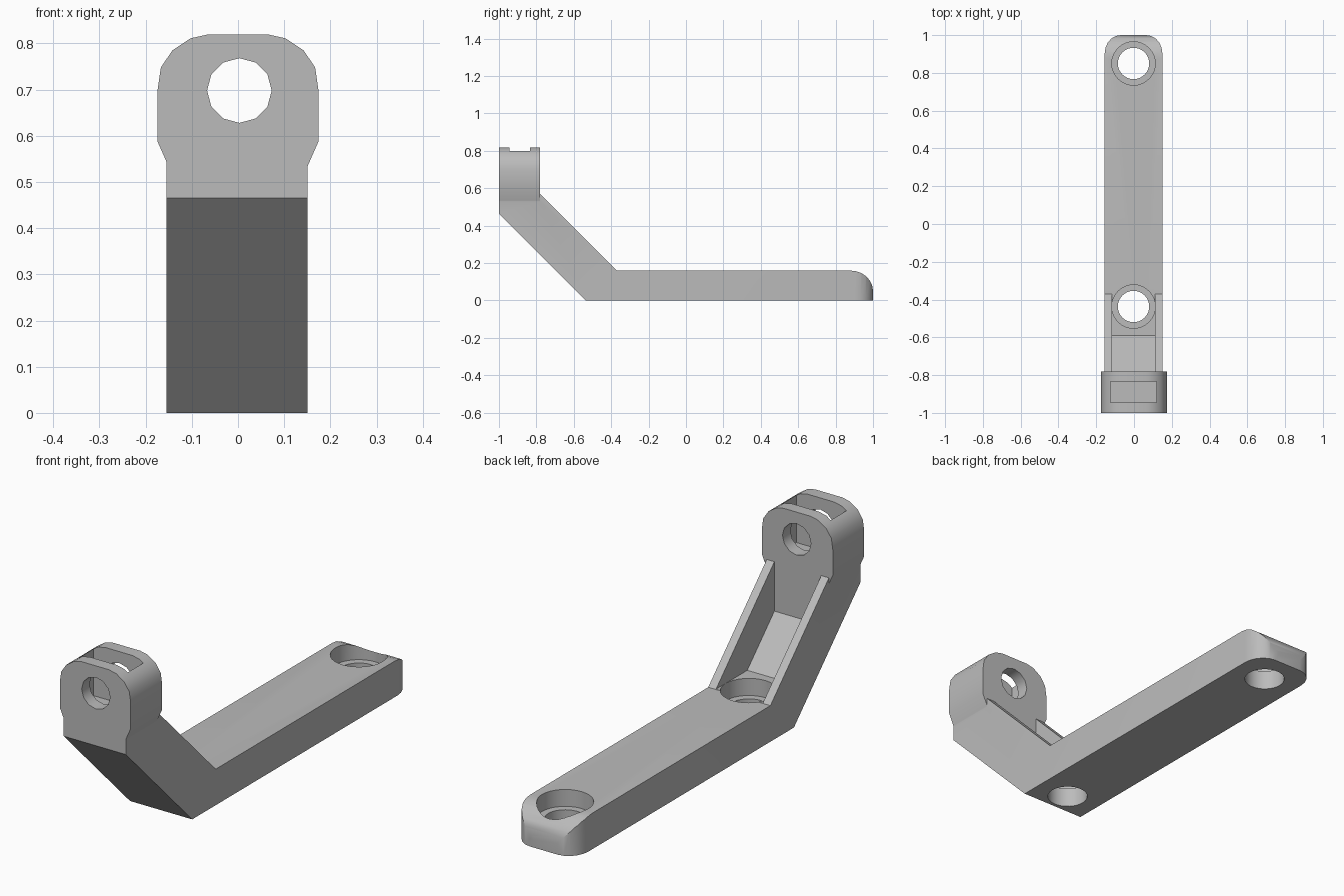
import bpy, bmesh
from math import sin, cos, pi, radians
from mathutils import Matrix

cube = bpy.data.objects.get("Cube")
if cube:
    bpy.data.objects.remove(cube, do_unlink=True)

grey = bpy.data.materials.new("plain grey")
grey.use_nodes = True
grey.diffuse_color = (0.5, 0.5, 0.5, 1)
grey.node_tree.nodes["Principled BSDF"].inputs["Base Color"].default_value = (0.5, 0.5, 0.5, 1)


def prism(name, outline, axis, start, end):
    """Extrude a 2D outline along x, y or z."""
    place = {"x": lambda a, b, d: (d, a, b),
             "y": lambda a, b, d: (a, d, b),
             "z": lambda a, b, d: (a, b, d)}[axis]
    bm = bmesh.new()
    low = [bm.verts.new(place(a, b, start)) for a, b in outline]
    high = [bm.verts.new(place(a, b, end)) for a, b in outline]
    bm.faces.new(low)
    bm.faces.new(high[::-1])
    for i in range(len(low)):
        j = (i + 1) % len(low)
        bm.faces.new((low[i], high[i], high[j], low[j]))
    bmesh.ops.recalc_face_normals(bm, faces=bm.faces)
    mesh = bpy.data.meshes.new(name)
    bm.to_mesh(mesh)
    bm.free()
    mesh.materials.append(grey)
    obj = bpy.data.objects.new(name, mesh)
    bpy.context.collection.objects.link(obj)
    return obj


def arc(cx, cy, rx, ry, first, last, steps):
    angles = [radians(first + (last - first) * i / steps) for i in range(steps + 1)]
    return [(cx + rx * cos(t), cy + ry * sin(t)) for t in angles]


def circle(cx, cy, r, sides):
    return arc(cx, cy, r, r, 0, 360, sides)[:-1]


def combine(target, tool, operation):
    """Apply a boolean and discard the tool."""
    mod = target.modifiers.new("shape", 'BOOLEAN')
    mod.operation = operation
    mod.solver = 'EXACT'
    mod.object = tool
    bpy.context.view_layer.objects.active = target
    bpy.ops.object.modifier_apply(modifier=mod.name)
    bpy.data.objects.remove(tool, do_unlink=True)


MID = -0.0025
HALF = 0.1525

# Bent arm with a rounded nose
side = [(-1, 0.57), (-1, 0.465), (-0.535, 0), (1, 0)]
side += arc(0.88, 0.05, 0.12, 0.11, 0, 90, 6) + [(-0.37, 0.16), (-0.78, 0.57)]
bracket = prism("angled_bracket", side, "x", MID - HALF, MID + HALF)

# Rounded corners of the nose in plan
plan = [(MID - 0.3, -1.2), (MID + 0.3, -1.2), (MID + 0.3, 0.5), (MID + HALF, 0.6)]
plan += arc(MID + 0.0675, 0.905, 0.085, 0.095, 0, 90, 5)
plan += arc(MID - 0.0675, 0.905, 0.085, 0.095, 90, 180, 5)
plan += [(MID - HALF, 0.6), (MID - 0.3, 0.5)]
# Keep the straight flanks clear of the arm sides
plan = [(x * 1.0005, y) if y < 0.8 else (x, y) for x, y in plan]
combine(bracket, prism("nose_trim", plan, "z", -0.1, 0.9), 'INTERSECT')

# Pocket between the two side ribs
pocket = [(-0.3, 0.161), (-0.59, 0.161), (-0.78, 0.351), (-0.78, 0.7), (-0.3, 0.7)]
combine(bracket, prism("pocket", pocket, "x", MID - 0.115, MID + 0.115), 'DIFFERENCE')

# Clevis head
half = [(0.145, 0.5), (0.151, 0.535), (0.174, 0.587), (0.174, 0.7), (0.167, 0.748),
        (0.142, 0.785), (0.103, 0.811), (0.067, 0.819)]
outline = half + [(-x, z) for x, z in reversed(half)]
head = prism("head", outline, "y", -1, -0.78)
combine(bracket, head, 'UNION')

# Nut slot and cross hole in the head
slot = [(-0.125, 0.59), (0.12, 0.59), (0.12, 0.9), (-0.125, 0.9)]
combine(bracket, prism("nut_slot", slot, "y", -0.945, -0.835), 'DIFFERENCE')
combine(bracket, prism("cross_hole", circle(0.003, 0.698, 0.07, 12), "y", -1.1, -0.7), 'DIFFERENCE')

# Counterbored screw holes
for y in (-0.437, 0.85):
    combine(bracket, prism("counterbore", circle(MID, y, 0.115, 32), "z", 0.085, 0.3), 'DIFFERENCE')
    combine(bracket, prism("screw_hole", circle(MID, y, 0.083, 32), "z", -0.1, 0.2), 'DIFFERENCE')

bpy.ops.object.select_all(action='DESELECT')
bracket.select_set(True)
bpy.context.view_layer.objects.active = bracket
bpy.ops.object.shade_smooth_by_angle(angle=radians(35))
